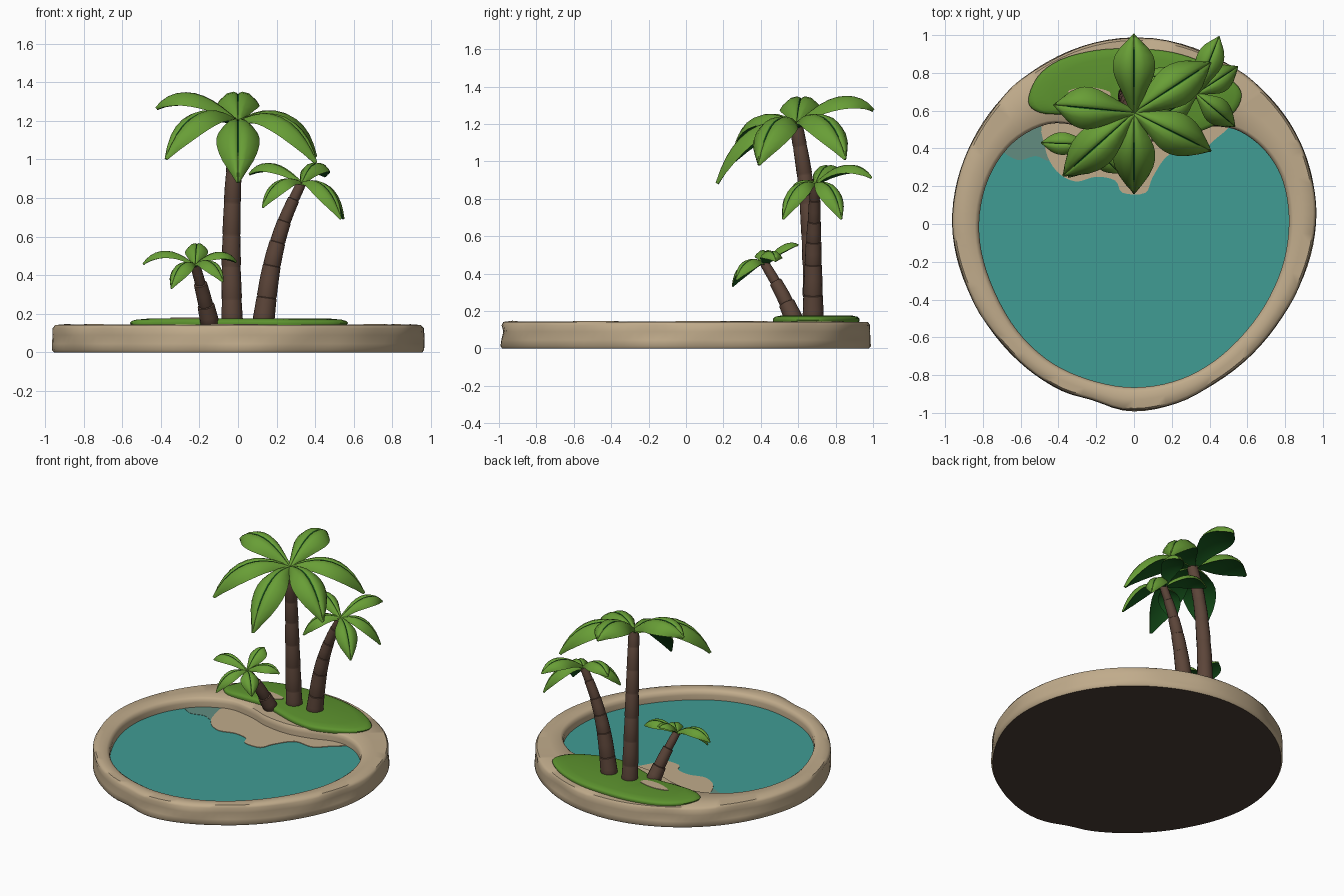
import bpy, bmesh, math
from mathutils import Vector

if "Cube" in bpy.data.objects:
    bpy.data.objects.remove(bpy.data.objects["Cube"])


def mat(name, rgb):
    m = bpy.data.materials.new(name)
    lin = [((c / 255 + 0.055) / 1.055) ** 2.4 for c in rgb]
    m.diffuse_color = (*lin, 1)
    m.use_nodes = True
    m.node_tree.nodes["Principled BSDF"].inputs["Base Color"].default_value = m.diffuse_color
    return m


SAND = mat("sand", (192, 171, 139))
WATER = mat("water", (64, 156, 148))
SHALLOW = mat("shallow_water", (98, 140, 128))
GRASS = mat("grass", (92, 146, 46))
LEAF = mat("leaf_green", (104, 158, 54))
LEAF_DARK = mat("leaf_underside", (24, 88, 30))
BARK = mat("bark", (92, 69, 57))
SOIL = mat("dark_soil", (76, 60, 52))


def finish(name, bm, mats, angle=45):
    bmesh.ops.recalc_face_normals(bm, faces=bm.faces)
    me = bpy.data.meshes.new(name)
    bm.to_mesh(me)
    bm.free()
    ob = bpy.data.objects.new(name, me)
    bpy.context.collection.objects.link(ob)
    for m in mats:
        me.materials.append(m)
    bpy.ops.object.select_all(action='DESELECT')
    ob.select_set(True)
    bpy.context.view_layer.objects.active = ob
    bpy.ops.object.shade_smooth_by_angle(angle=math.radians(angle))
    return ob


def spline(pts, n, closed=True):
    """Catmull-Rom through the points, n samples per span."""
    pts = [Vector(p) for p in pts]
    k, out = len(pts), []
    get = (lambda i: pts[i % k]) if closed else (lambda i: pts[max(0, min(k - 1, i))])
    for i in range(k if closed else k - 1):
        a, b, c, d = (get(i + j) for j in (-1, 0, 1, 2))
        for s in range(n):
            t = s / n
            out.append(0.5 * (2 * b + (c - a) * t + (2 * a - 5 * b + 4 * c - d) * t * t
                              + (3 * b - a - 3 * c + d) * t ** 3))
    if not closed:
        out.append(pts[-1])
    return out


def loft(bm, loops):
    """Bridge equal-length closed loops; returns vert loops and face rows."""
    vs = [[bm.verts.new(p) for p in lp] for lp in loops]
    rows = []
    for a, b in zip(vs, vs[1:]):
        n = len(a)
        rows.append([bm.faces.new((a[i], a[(i + 1) % n], b[(i + 1) % n], b[i])) for i in range(n)])
    return vs, rows


def plate(name, outline, z0, z1, m):
    bm = bmesh.new()
    vs, _ = loft(bm, [[(p.x, p.y, z) for p in outline] for z in (z0, z1)])
    bm.faces.new(vs[0])
    bm.faces.new(vs[1])
    return finish(name, bm, [m], 30)


# sandy rim: inner shoreline, outer radius every 30 degrees
shore = spline([(.82, 0), (.79, .22), (.70, .38), (.56, .49), (.41, .515), (.25, .465), (.08, .435),
                (-.1, .455), (-.26, .51), (-.45, .53), (-.64, .43), (-.77, .24), (-.82, 0),
                (-.78, -.25), (-.65, -.52), (-.47, -.71), (-.25, -.82), (0, -.865), (.25, -.82),
                (.47, -.69), (.66, -.48), (.78, -.24)], 5)
radii = spline([(r, 0) for r in (.965, .985, .985, .99, .975, .965, .965, .945, .96, .995, .945, .93)], 30)


def outer(p, off, wave=0):
    a = math.atan2(p.y, p.x) % math.tau
    f = a / math.tau * 360
    i = int(f) % 360
    r = radii[i].x + (radii[(i + 1) % 360].x - radii[i].x) * (f - int(f))
    r -= .025 * math.exp(-((f - 257) / 7) ** 2)              # notch at the front
    r += off + wave * (math.sin(9 * a) + math.sin(14 * a + 1) - 1.6) * .5
    return Vector((r * math.cos(a), r * math.sin(a)))


def bump(p):
    a = math.atan2(p.y, p.x)
    return .002 * math.sin(7 * a) + .0015 * math.sin(12 * a + 2)


loops = []
for off, z, w in ((-.012, 0, 0), (-.002, .012, 0), (0, .045, .004), (0, .09, .01), (-.003, .125, .003), (-.018, .142, 0)):
    loops.append([(*outer(p, off, w), z) for p in shore])
loops.append([(*((outer(p, 0) + p) / 2), .145 + bump(p)) for p in shore])
for k, z in ((1.028, .143), (1.008, .132), (1.0, .11), (1.003, .055)):
    loops.append([(p.x * k, p.y * k, z) for p in shore])
bm = bmesh.new()
vs, rows = loft(bm, loops)
bm.faces.new(vs[0]).material_index = 1
finish("sand_rim", bm, [SAND, SOIL], 50)

# water with a sandy and a shallow patch beneath the palms
plate("pool_water", [p * 1.02 for p in shore], .05, .075, WATER)
plate("sandbank", spline([(-.46, .56), (-.47, .40), (-.41, .28), (-.31, .225), (-.2, .25), (-.1, .23), (-.06, .165),
                          (.06, .165), (.10, .25), (.19, .37), (.33, .365), (.42, .44), (.5, .53),
                          (.25, .53), (-.1, .54)], 4), .07, .079, SAND)
plate("shallow_patch", spline([(-.7, .42), (-.62, .34), (-.52, .36), (-.44, .34), (-.42, .5), (-.5, .56)], 4),
      .07, .077, SHALLOW)

# grass mound
grass = spline([(-.56, .65), (-.51, .78), (-.39, .87), (-.2, .92), (0, .928), (.2, .91), (.38, .85), (.52, .76),
                (.57, .68), (.52, .58), (.4, .51), (.25, .465), (.1, .48), (-.05, .53), (-.2, .58),
                (-.36, .58), (-.5, .59)], 4)
mid = Vector((0, .7))
bm = bmesh.new()
vs, _ = loft(bm, [[(*(mid + (p - mid) * k), z) for p in grass]
                  for k, z in ((.98, .135), (1, .153), (.985, .163), (.94, .17), (.8, .177))])
bm.faces.new(vs[-1])
bm.faces.new(vs[0])
finish("grass_mound", bm, [GRASS], 60)
plate("bare_sand_spot", spline([(-.35, .70), (-.25, .725), (-.13, .70), (-.15, .655), (-.25, .655)], 5),
      .174, .181, SAND)


def trunk(name, path, r0, r1, segs):
    """Trunk of stacked, slightly tapering ringed sections."""
    pts = spline(path, 12, closed=False)
    loops = []

    def ring(t, r):
        f = t * (len(pts) - 1)
        i = min(int(f), len(pts) - 2)
        d = (pts[i + 1] - pts[i]).normalized()
        c = pts[i].lerp(pts[i + 1], f - i)
        x = Vector((0, 1, 0)).cross(d).normalized()
        y = d.cross(x)
        loops.append([c + r * (x * math.cos(a) + y * math.sin(a))
                      for a in (math.tau * j / 16 for j in range(16))])
    for s in range(segs):
        r = r0 + (r1 - r0) * s / (segs - 1)
        for u, k in ((.0, 1.0), (.06, 1.06), (.5, 1.02), (.98, .96)):
            ring((s + u) / segs, r * k)
    bm = bmesh.new()
    vs, _ = loft(bm, loops)
    bm.faces.new(vs[0])
    bm.faces.new(vs[-1])
    finish(name, bm, [BARK], 40)


# leaf cross-section: (across, height), upper side then underside
SECTION = [(-1, 0), (-.85, .45), (-.5, .95), (-.2, 1), (-.045, .8), (0, .6), (.045, .8), (.2, 1), (.5, .95), (.85, .45),
           (1, 0), (.6, -.25), (0, -.45), (-.6, -.25)]
WIDTHS = [.22, .36, .56, .76, .92, 1, .99, .9, .72, .42, .06]


def leaf(name, base, tip, width):
    b, t = Vector(base), Vector(tip)
    flat = Vector((t.x - b.x, t.y - b.y, 0))
    ctrl = b + flat * .6
    ctrl.z = b.z + .42 * flat.length + .4 * (t.z - b.z)
    n = len(WIDTHS) - 1
    side = flat.cross(Vector((0, 0, 1))).normalized()
    loops = []
    for i, w in enumerate(WIDTHS):
        s = i / n
        c = b * (1 - s) ** 2 + ctrl * 2 * s * (1 - s) + t * s * s
        d = ((ctrl - b) * (1 - s) + (t - ctrl) * s).normalized()
        up = side.cross(d)
        hw, th = width * w / 2, width * (.05 + .13 * w)
        loops.append([c + side * (u * hw) + up * (h * th - .28 * hw * u * u) for u, h in SECTION])
    bm = bmesh.new()
    vs, rows = loft(bm, loops)
    for k, row in enumerate(rows):
        for j, f in enumerate(row):
            if j >= 10 or (j in (4, 5) and 1 <= k <= 7):     # underside and midrib
                f.material_index = 1
    bm.faces.new(vs[0])
    bm.faces.new(vs[-1])
    finish(name, bm, [LEAF, LEAF_DARK], 55)


# palms: trunk path, radii, sections, leaf width, leaf tips
PALMS = {
    "tall_palm": ([(-.03, .68, .15), (-.035, .67, .5), (-.025, .64, .88), (0, .59, 1.19)], .053, .036, 7, .225,
                  [(0, 1.0, 1.27), (.40, .85, 1.01), (.40, .39, .98), (0, .17, .88), (-.37, .26, 1.0),
                   (-.42, .63, 1.26)]),
    "leaning_palm": ([(.13, .68, .15), (.175, .68, .45), (.24, .685, .68), (.33, .69, .88)], .054, .026, 6, .145,
                     [(.45, .99, .91), (.545, .83, .69), (.53, .52, .69), (.13, .56, .75), (.06, .80, .92)]),
    "small_palm": ([(-.145, .58, .15), (-.18, .51, .3), (-.222, .42, .455)], .046, .026, 3, .12,
                   [(-.49, .43, .455), (-.21, .60, .55), (-.01, .48, .465), (-.08, .27, .365),
                    (-.345, .25, .33)]),
}
for name, (path, r0, r1, segs, width, tips) in PALMS.items():
    trunk(name + "_trunk", path, r0, r1, segs)
    for i, tip in enumerate(tips):
        leaf(f"{name}_leaf_{i + 1}", Vector(path[-1]) - Vector((0, 0, .01)), tip, width)
